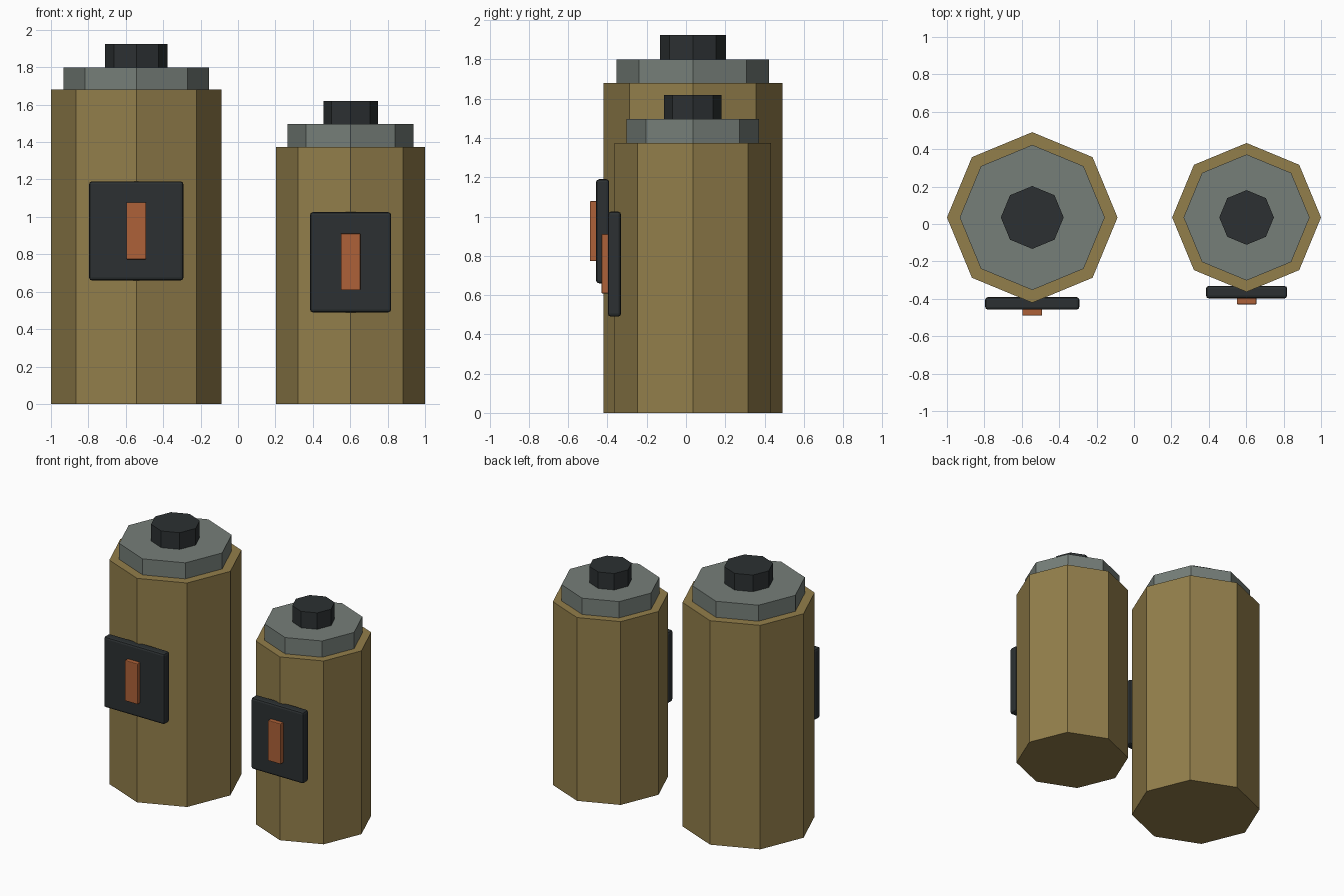
import bpy, math

if "Cube" in bpy.data.objects:
    bpy.data.objects.remove(bpy.data.objects["Cube"])


def material(name, rgb):
    m = bpy.data.materials.new(name)
    m.diffuse_color = (*rgb, 1)
    m.use_nodes = True
    m.node_tree.nodes["Principled BSDF"].inputs["Base Color"].default_value = m.diffuse_color
    return m


BRASS = material("brass", (0.29, 0.21, 0.07))
STEEL = material("steel", (0.18, 0.21, 0.19))
DARK = material("dark", (0.025, 0.03, 0.032))
COPPER = material("copper", (0.42, 0.12, 0.04))


def octagon(name, x, y, radius, z0, z1, mat):
    bpy.ops.mesh.primitive_cylinder_add(vertices=8, radius=radius, depth=z1 - z0,
                                        location=(x, y, (z0 + z1) / 2))
    ob = bpy.context.object
    ob.name = name
    ob.data.materials.append(mat)


def box(name, x, y0, y1, z0, z1, width, bevel, mat):
    bpy.ops.mesh.primitive_cube_add(size=1, location=(x, (y0 + y1) / 2, (z0 + z1) / 2))
    ob = bpy.context.object
    ob.name = name
    ob.scale = (width, y1 - y0, z1 - z0)
    bpy.ops.object.transform_apply(location=False, rotation=False, scale=True)
    ob.data.materials.append(mat)
    mod = ob.modifiers.new("edge_bevel", "BEVEL")
    mod.width = bevel
    mod.segments = 2


def canister(side, x, radius, height, cap_r, cap_top, knob_r, knob_top,
             plate_w, plate_z, plate_y, bar_z, bar_y):
    y = 0.035
    # Stacked octagonal body, cap and knob
    octagon(side + "_body", x, y, radius, 0, height, BRASS)
    octagon(side + "_cap", x, y, cap_r, height, cap_top, STEEL)
    octagon(side + "_knob", x, y, knob_r, cap_top, knob_top, DARK)
    # Front plate with raised bar
    box(side + "_plate", x, *plate_y, *plate_z, plate_w, 0.015, DARK)
    box(side + "_bar", x, *bar_y, *bar_z, 0.105, 0.005, COPPER)


canister("left", -0.544, 0.456, 1.68, 0.388, 1.80, 0.168, 1.925,
         0.504, (0.66, 1.19), (-0.458, -0.391), (0.773, 1.078), (-0.49, -0.44))
canister("right", 0.602, 0.398, 1.375, 0.337, 1.497, 0.146, 1.62,
         0.434, (0.49, 1.025), (-0.398, -0.331), (0.608, 0.911), (-0.43, -0.38))
